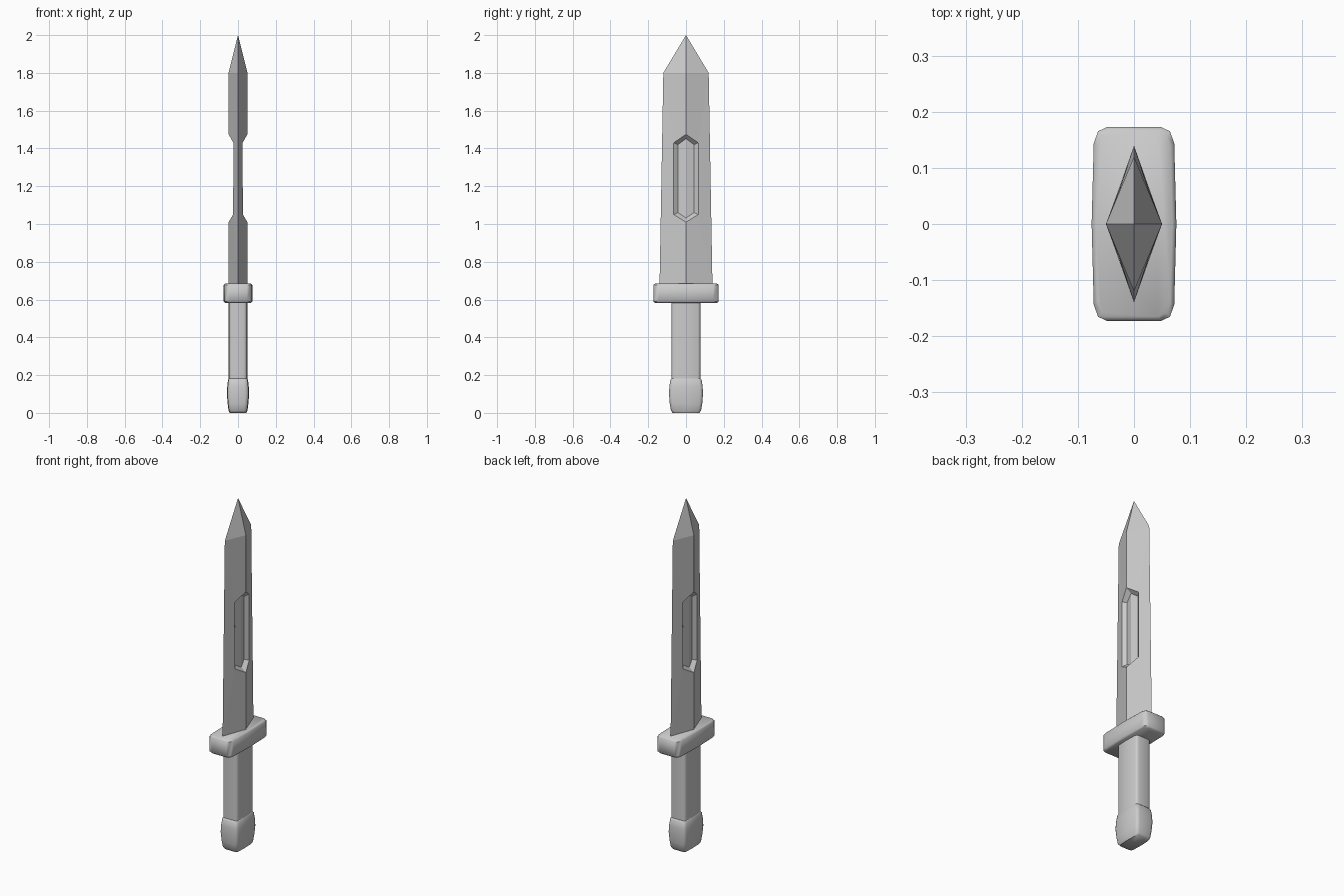
import bpy, math

if "Cube" in bpy.data.objects:
    bpy.data.objects.remove(bpy.data.objects["Cube"])

# Rounded-rectangle section in unit space: quarter points mirrored all round
q = [(1, 0), (0.95, 0.83), (0.85, 0.955), (0.63, 1)]
SECTION = (q + [(-x, y) for x, y in reversed(q)]
           + [(-x, -y) for x, y in q[1:]] + [(x, -y) for x, y in reversed(q[1:])])


def make(name, verts, faces, angle):
    mesh = bpy.data.meshes.new(name)
    mesh.from_pydata(verts, [], faces)
    mesh.update()
    ob = bpy.data.objects.new(name, mesh)
    bpy.context.collection.objects.link(ob)
    bpy.ops.object.select_all(action='DESELECT')
    bpy.context.view_layer.objects.active = ob
    ob.select_set(True)
    if angle:
        bpy.ops.object.shade_smooth_by_angle(angle=math.radians(angle))
    return ob


def loft(name, levels, angle=50):
    """Stack the rounded section at (z, half x, half y) levels."""
    n = len(SECTION)
    verts = [(x * sx, y * sy, z) for z, sx, sy in levels for x, y in SECTION]
    faces = [(k * n + i, k * n + (i + 1) % n, (k + 1) * n + (i + 1) % n, (k + 1) * n + i)
             for k in range(len(levels) - 1) for i in range(n)]
    faces.append(tuple(reversed(range(n))))
    faces.append(tuple(range((len(levels) - 1) * n, len(levels) * n)))
    return make(name, verts, faces, angle)


# Pommel, grip and guard
loft("pommel", [(0, 0.044, 0.070), (0.012, 0.050, 0.080), (0.05, 0.055, 0.086),
                (0.10, 0.059, 0.090), (0.14, 0.057, 0.088), (0.175, 0.053, 0.083),
                (0.182, 0.049, 0.077)])
loft("grip", [(0.17, 0.049, 0.076), (0.60, 0.049, 0.076)])
loft("guard", [(0.583, 0.068, 0.165), (0.590, 0.0755, 0.173),
               (0.677, 0.0755, 0.173), (0.684, 0.068, 0.165)])


# Blade: one quarter of the diamond section, mirrored across X and Y
def on_blade(y, z):
    width = 0.14 - 0.02 * (z - 0.68) / 1.12
    return (0.05 * (1 - y / width), y, z)


rim = [on_blade(y, z) for y, z in [(0, 1.01), (0.065, 1.05), (0.065, 1.43), (0, 1.475)]]
floor = [(0.020, 0, 1.032), (0.009, 0.043, 1.06), (0.009, 0.043, 1.42), (0.020, 0, 1.452)]
verts = [on_blade(0, 0.68), on_blade(0.14, 0.68), on_blade(0.12, 1.8),
         on_blade(0, 1.8), (0, 0, 2.0), (0, 0, 0.68)] + rim + floor
faces = [(0, 1, 7, 6), (1, 2, 8, 7), (2, 3, 9, 8),   # flats around the recess
         (3, 2, 4), (1, 0, 5),                       # point and base
         (6, 7, 11, 10), (7, 8, 12, 11), (8, 9, 13, 12),  # recess walls
         (10, 11, 12, 13)]                           # recess floor
blade = make("blade", verts, faces, 0)
mirror = blade.modifiers.new("mirror", 'MIRROR')
mirror.use_axis = (True, True, False)
